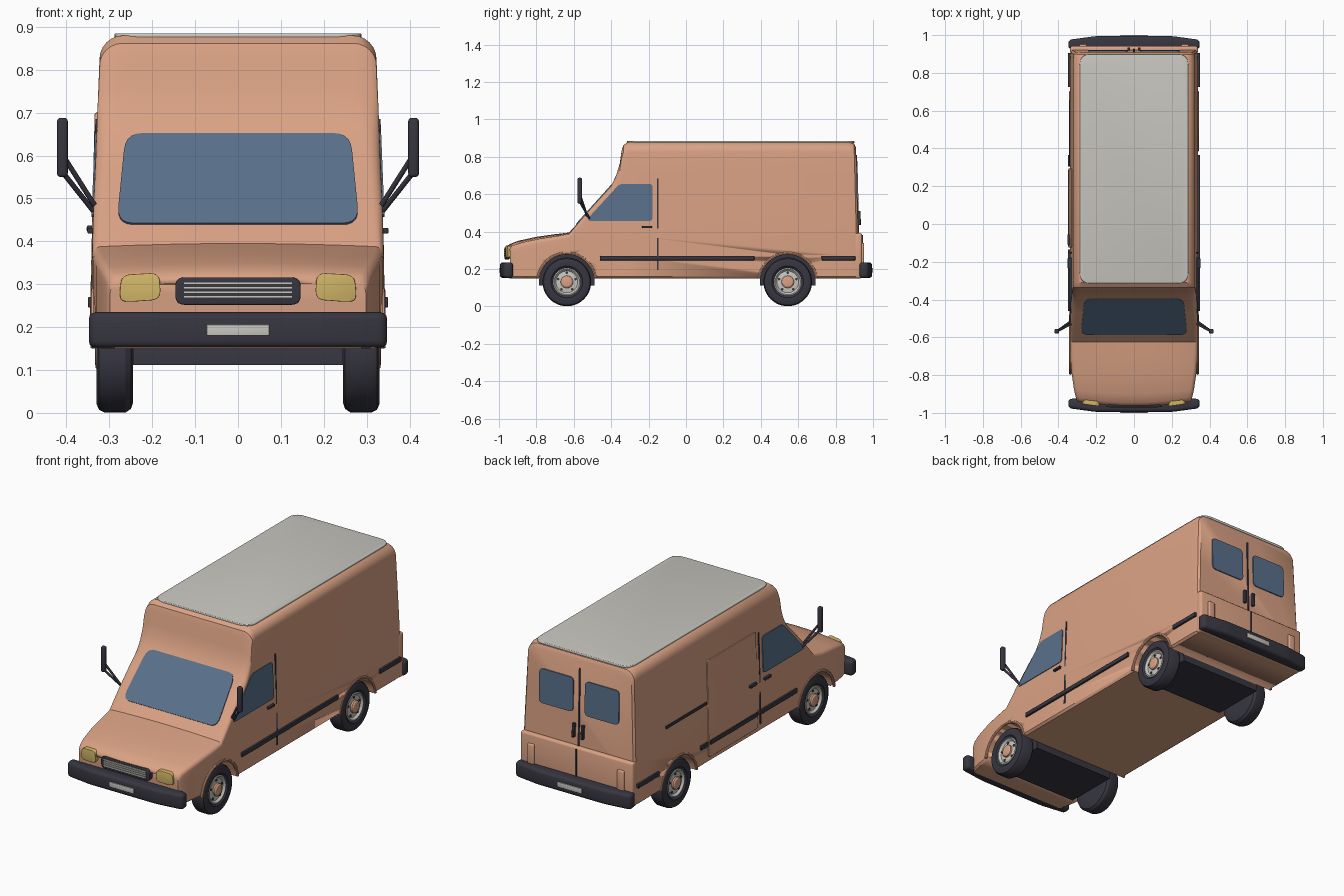
import bpy, bmesh, math
from mathutils import Vector

if "Cube" in bpy.data.objects:
    bpy.data.objects.remove(bpy.data.objects["Cube"])

def material(name, rgb):
    m = bpy.data.materials.new(name)
    m.diffuse_color = (*rgb, 1)
    m.use_nodes = True
    m.node_tree.nodes["Principled BSDF"].inputs["Base Color"].default_value = m.diffuse_color
    return m

PAINT = material("tan_paint", (0.70, 0.36, 0.23))
DARK = material("dark_rubber", (0.038, 0.037, 0.052))
GLASS = material("blue_glass", (0.10, 0.165, 0.26))
GREY = material("light_grey", (0.58, 0.57, 0.53))
YELLOW = material("yellow_lamp", (0.66, 0.48, 0.14))

def finish(name, bm, mat, bevel=0, segs=3):
    bmesh.ops.recalc_face_normals(bm, faces=bm.faces)
    me = bpy.data.meshes.new(name)
    bm.to_mesh(me)
    bm.free()
    me.materials.append(mat)
    ob = bpy.data.objects.new(name, me)
    bpy.context.collection.objects.link(ob)
    bpy.context.view_layer.objects.active = ob
    bpy.ops.object.select_all(action='DESELECT')
    ob.select_set(True)
    if bevel:
        b = ob.modifiers.new("bevel", 'BEVEL')
        b.width, b.segments, b.limit_method = bevel, segs, 'ANGLE'
        bpy.ops.object.modifier_apply(modifier="bevel")
    bpy.ops.object.shade_smooth_by_angle(angle=math.radians(32))
    return ob

def loft(name, rings, mat, closed=False, **kw):
    """Skin a list of closed rings; cap the ends unless the loft is closed."""
    bm = bmesh.new()
    vs = [[bm.verts.new(p) for p in r] for r in rings]
    n = len(rings[0])
    for i in range(len(vs) if closed else len(vs) - 1):
        a, b = vs[i], vs[(i + 1) % len(vs)]
        for j in range(n):
            k = (j + 1) % n
            bm.faces.new((a[j], a[k], b[k], b[j]))
    if not closed:
        bm.faces.new(vs[0])
        bm.faces.new(vs[-1])
    return finish(name, bm, mat, **kw)

def rounded(pts, r, n=5):
    """Round every corner of a 2D polygon."""
    out = []
    for i, p in enumerate(pts):
        p, a, b = Vector(p), Vector(pts[i - 1]), Vector(pts[(i + 1) % len(pts)])
        s = p + (a - p).normalized() * min(r, (a - p).length * .49)
        e = p + (b - p).normalized() * min(r, (b - p).length * .49)
        for k in range(n + 1):
            t = k / n
            out.append(s * (1 - t) ** 2 + p * 2 * t * (1 - t) + e * t * t)
    return out

def plate(name, pts, f, d0, d1, mat, r=0.0, **kw):
    """Polygon laid on the surface f(u, v, depth) and thickened."""
    p = rounded(pts, r) if r else pts
    return loft(name, [[f(u, v, d) for u, v in p] for d in (d0, d1)], mat, **kw)

def rect(u0, u1, v0, v1):
    return [(u0, v0), (u1, v0), (u1, v1), (u0, v1)]

def box(name, lo, hi, mat, bevel=0):
    return plate(name, rect(lo[0], hi[0], lo[1], hi[1]),
                 lambda u, v, d: (u, v, d), lo[2], hi[2], mat, bevel=bevel)

def rod(name, p, q, r, mat, n=12):
    p, q = Vector(p), Vector(q)
    rot = (q - p).to_track_quat('Z', 'Y')
    c = [rot @ Vector((r * math.cos(a), r * math.sin(a), 0))
         for a in (2 * math.pi * i / n for i in range(n))]
    return loft(name, [[p + v for v in c], [q + v for v in c]], mat)

def lathe(name, prof, y, z, s, mat, n=48):
    """Turn an (x, radius) profile about the axle."""
    rings = [[(s * x, y + r * math.cos(2 * math.pi * i / n), z + r * math.sin(2 * math.pi * i / n))
              for i in range(n)] for x, r in prof]
    return loft(name, rings, mat)

def side_w(z, w=0.34):
    return w - 0.04 * max(0, z - 0.4)

# Surface maps for placing panels
def side(s):
    return lambda y, z, d: (s * (side_w(z) + d), y, z)
def rear(x, z, d):
    return (x, 0.92 - 0.025 * (z - 0.4) + d, z)
def nose(x, z, d):
    return (x, -0.967 + 0.3 * x * x - d, z)
def screen(x, z, d):
    t = (z - 0.395) / 0.25
    return (x, -0.625 + 0.225 * t - d * 0.74, z + d * 0.67)

# Body shell: stations of (y, top, half width, corner radius, crown)
STATIONS = [(-.967, .300, .298, .02, .0), (-.962, .316, .302, .02, .003), (-.945, .332, .308, .02, .006),
            (-.90, .350, .318, .02, .01), (-.80, .372, .331, .02, .012), (-.70, .386, .338, .02, .012),
            (-.625, .395, .34, .02, .008), (-.55, .477, .34, .025, 0), (-.47, .567, .34, .03, 0),
            (-.40, .645, .34, .04, 0), (-.372, .705, .34, .05, 0), (-.354, .765, .34, .055, 0),
            (-.345, .83, .34, .055, 0), (-.335, .862, .34, .055, 0), (-.31, .88, .34, .055, 0),
            (.88, .88, .34, .055, 0), (.91, .87, .336, .055, 0), (.92, .85, .326, .055, 0)]

def body_ring(y, top, w, r, crown):
    half = [(w - .012, .15)]
    half += [(side_w(z, w), z) for z in (.16 + (top - r - .16) * k / 6 for k in range(7))]
    cx = side_w(top - r, w) - r
    half += [(cx + r * math.cos(a), top - r + r * math.sin(a)) for a in (math.pi / 12 * k for k in range(1, 7))]
    half += [(cx * k / 4, top) for k in (3, 2, 1)]
    half = [(x, z - crown * (x / w) ** 2 if z > .17 else z) for x, z in half]
    pts = half + [(0, top)] + [(-x, z) for x, z in reversed(half)]
    bend = .3 * min(1, max(0, (-y - .63) / .33))
    lean = .025 if y > .85 else 0
    return [(x, y + bend * x * x - lean * (z - .4), z) for x, z in pts]

body = loft("body", [body_ring(*s) for s in STATIONS], PAINT)

# Wheels, wheel wells and arches
AXLES = {"front": -0.637, "rear": 0.544}
for end, y in AXLES.items():
    cut = rod("arch_cutter", (-.5, y, .13), (.5, y, .13), .15, DARK, 64)
    m = body.modifiers.new("arch", 'BOOLEAN')
    m.object, m.operation, m.solver = cut, 'DIFFERENCE', 'EXACT'
    bpy.context.view_layer.objects.active = body
    bpy.ops.object.modifier_apply(modifier=m.name)
    bpy.data.objects.remove(cut)
    arc = [(y + .149 * math.cos(math.pi * k / 24), .13 + .149 * math.sin(math.pi * k / 24)) for k in range(25)]
    plate(end + "_wheel_well", arc + [(y - .149, .112), (y + .149, .112)],
          lambda u, v, d: (d, u, v), -.245, .245, DARK)
    for s, sn in ((1, "right"), (-1, "left")):
        tag = f"{end}_{sn}_"
        lathe(tag + "tyre", [(.245, .07), (.245, .108), (.25, .122), (.262, .13), (.312, .13), (.324, .124),
                             (.33, .11), (.328, .085), (.318, .073), (.30, .07)], y, .131, s, DARK)
        lathe(tag + "rim", [(.29, .074), (.323, .074), (.325, .068), (.314, .058), (.318, .03), (.318, .01)],
              y, .131, s, GREY)
        lathe(tag + "hub", [(.30, .034), (.326, .033), (.332, .026), (.334, .01)], y, .131, s, PAINT, 24)
        for k in range(5):
            a = math.radians(90 + 72 * k)
            py, pz = y + .049 * math.cos(a), .131 + .049 * math.sin(a)
            rod(tag + "rim_hole", (s * .30, py, pz), (s * .3185, py, pz), .007, DARK)
        rings = []
        for k in range(25):
            a = math.radians(8 + 164 * k / 24)
            rings.append([(s * (.337 + .007 * math.cos(b)), y + (.155 + .008 * math.sin(b)) * math.cos(a),
                           .13 + (.155 + .008 * math.sin(b)) * math.sin(a))
                          for b in (math.pi / 4 * i for i in range(8))])
        loft(tag + "arch_lip", rings, PAINT)

# Roof panel and windscreen
plate("roof_panel", rect(-.288, .288, -.315, .90), lambda u, v, d: (u, v, d), .872, .885, GREY, .06, bevel=.004)
plate("windscreen", [(-.283, .44), (.283, .44), (.262, .65), (-.262, .65)], screen, -.008, .004, GLASS, .04)

# Front end
plate("grille_surround", rect(-.146, .146, .252, .316), nose, -.02, .008, DARK, .022, bevel=.004)
for k in range(4):
    z = .268 + .0105 * k
    plate("grille_bar", rect(-.127, .127, z, z + .006), nose, 0, .012, GREY)
for s in (1, -1):
    plate("headlight", [(s * .18, .264), (s * .265, .258), (s * .277, .268), (s * .272, .322), (s * .183, .327)],
          nose, -.03, .008, YELLOW, .022, bevel=.005)

# Bumpers and number plates
for s, n in ((1, "front"), (-1, "rear")):
    plan = [(-.348, -.925), (-.348, -.975), (-.2, -.995), (.2, -.995), (.348, -.975), (.348, -.925)]
    plate(n + "_bumper", [(x, s * y) for x, y in plan], lambda u, v, d: (u, v, d), .152, .235, DARK, .022,
          bevel=.018)
    lo, hi = sorted((s * -1.0, s * -.98))
    box(n + "_number_plate", (-.073, lo, .18), (.073, hi, .206), GREY, .002)

# Side trim, cab windows, door details, mirrors
for s, n in ((1, "right"), (-1, "left")):
    f = side(s)
    plate(n + "_cab_window", [(-.525, .457), (-.178, .457), (-.178, .655), (-.355, .655), (-.52, .475)],
          f, -.01, .004, GLASS, .02)
    plate(n + "_door_seam", rect(-.156, -.147, .195, .685), f, -.005, .004, DARK)
    plate(n + "_door_handle", rect(-.235, -.182, .418, .431), f, -.005, .012, DARK, bevel=.003)
    spans = ((-.46, .365), (.725, .905)) if s > 0 else ((-.46, -.135), (-.12, .285), (.305, .365), (.725, .905))
    for a, b in spans:
        plate(n + "_rub_strip", rect(a, b, .246, .27), f, -.005, .010, DARK, bevel=.003)
    x0, x1 = sorted((s * .397, s * .422))
    box(n + "_mirror", (x0, -.58, .55), (x1, -.556, .688), DARK, .008)
    rod(n + "_mirror_arm", (s * .335, -.515, .468), (s * .408, -.568, .56), .006, DARK)
    rod(n + "_mirror_arm", (s * .335, -.53, .485), (s * .408, -.568, .60), .006, DARK)

# Sliding door on the left side only
left = side(-1)
plate("sliding_door", rect(-.125, .295, .18, .70), left, -.01, .006, PAINT, .015, bevel=.003)
plate("sliding_door_rail", rect(.31, .655, .472, .486), left, -.005, .006, DARK)
plate("sliding_door_handle", rect(-.11, -.055, .423, .437), left, 0, .014, DARK, bevel=.003)

# Rear end
box("rear_lower_panel", (-.338, .90, .15), (.338, .942, .392), PAINT, .012)
plate("rear_door_seam", rect(-.004, .004, .39, .81), rear, -.005, .005, DARK)
box("rear_lower_seam", (-.004, .93, .22), (.004, .946, .382), DARK)
for s in (1, -1):
    plate("rear_window", rect(s * .035, s * .24, .565, .75), rear, -.008, .006, GLASS, .025)
    plate("rear_handle", rect(s * .02, s * .034, .435, .51), rear, -.005, .016, DARK, bevel=.003)
    x0, x1 = sorted((s * .25, s * .29))
    box("rear_corner_moulding", (x0, .93, .22), (x1, .952, .34), PAINT, .006)
